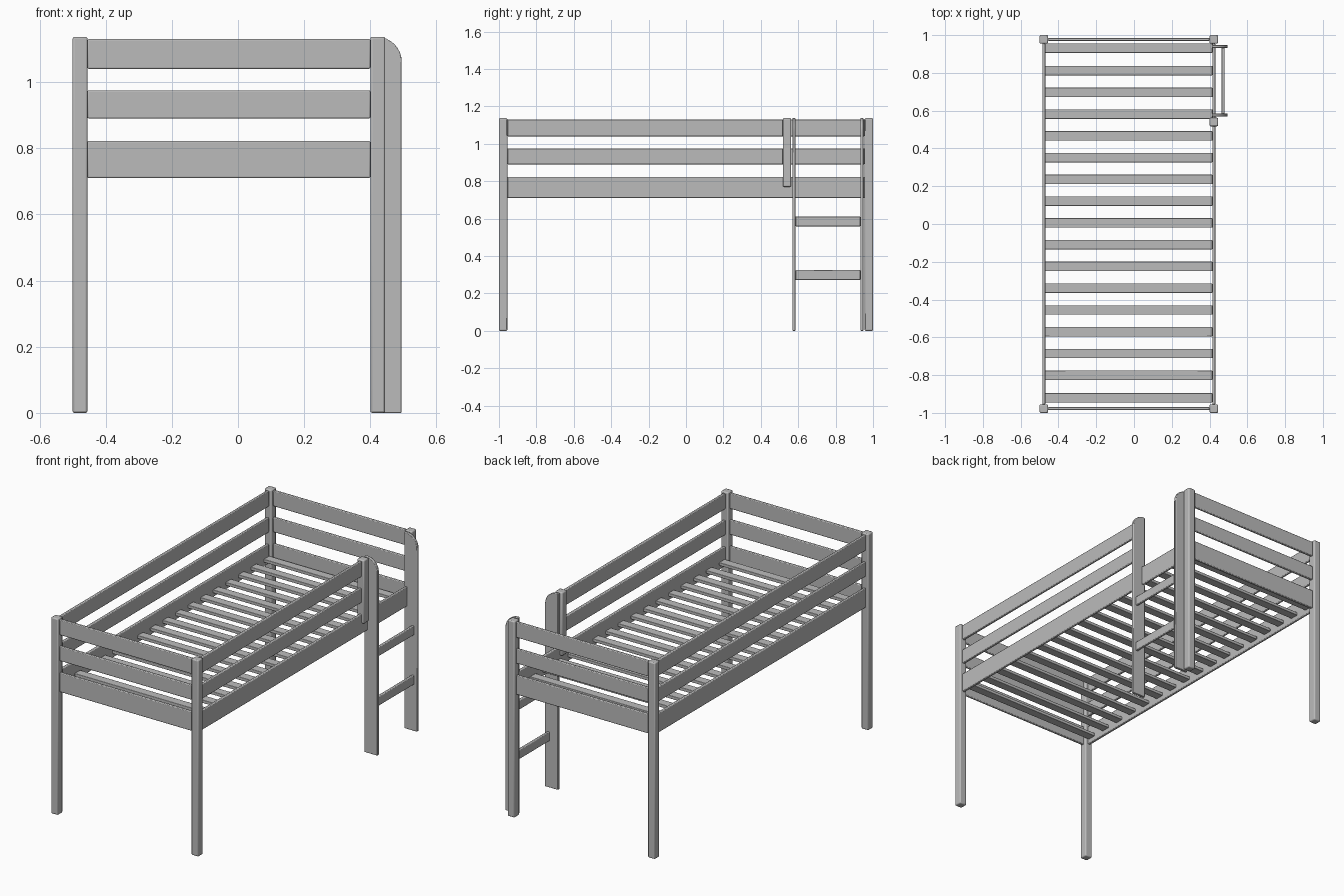
import bpy
import bmesh
from math import sin, cos, pi

if "Cube" in bpy.data.objects:
    bpy.data.objects.remove(bpy.data.objects["Cube"], do_unlink=True)

GREY = (0.5, 0.5, 0.5, 1)
paint = bpy.data.materials.new("grey_paint")
paint.use_nodes = True
paint.diffuse_color = GREY
paint.node_tree.nodes["Principled BSDF"].inputs["Base Color"].default_value = GREY


def finish(name, bm, bevel, segments=2):
    """Turn a bmesh into a softly bevelled, painted object."""
    bmesh.ops.recalc_face_normals(bm, faces=bm.faces)
    mesh = bpy.data.meshes.new(name)
    bm.to_mesh(mesh)
    bm.free()
    mesh.materials.append(paint)
    ob = bpy.data.objects.new(name, mesh)
    bpy.context.collection.objects.link(ob)
    mod = ob.modifiers.new("soft_edges", "BEVEL")
    mod.width = bevel
    mod.segments = segments
    mod.limit_method = 'ANGLE'
    bpy.ops.object.select_all(action='DESELECT')
    ob.select_set(True)
    bpy.context.view_layer.objects.active = ob
    bpy.ops.object.shade_smooth_by_angle()
    return ob


def board(name, x, y, z, bevel=0.004):
    """Box between (min, max) pairs on each axis."""
    bm = bmesh.new()
    bmesh.ops.create_cube(bm, size=1)
    for v in bm.verts:
        v.co = [r[0] if c < 0 else r[1] for c, r in zip(v.co, (x, y, z))]
    return finish(name, bm, bevel)


def around(c, size):
    return (c - size / 2, c + size / 2)


POST, THICK, TOP = 0.045, 0.016, 1.137
LEFT, RIGHT, END = -0.4775, 0.4225, 0.9775
SHORT_Y = 0.54
RAILS = {"upper": (1.04, 1.13), "middle": (0.89, 0.975), "lower": (0.71, 0.822)}

# Corner posts and the short post beside the ladder
for side, x in (("right", LEFT), ("left", RIGHT)):
    for end, y in (("front", -END), ("back", END)):
        board(f"{end}_{side}_post", around(x, POST), around(y, POST), (0, TOP), 0.006)
board("short_guard_post", around(RIGHT, POST), around(SHORT_Y, POST), (0.77, TOP), 0.006)

# Rails on all four sides, leaving the ladder opening free
inner = POST / 2
for level, z in RAILS.items():
    for end, y in (("front", -END), ("back", END)):
        board(f"{end}_{level}_rail", (LEFT + inner, RIGHT - inner), around(y, THICK), z)
    full = (-END + inner, END - inner)
    guard = full if level == "lower" else (full[0], SHORT_Y - inner)
    board(f"right_{level}_rail", around(LEFT, THICK), full, z)
    board(f"left_{level}_rail", around(RIGHT, THICK), guard, z)

# Slats: evenly spaced, with one extra near each end
slat_rows = [0.931, -0.92] + [0.812 - i * 0.1152 for i in range(15)]
for i, y in enumerate(slat_rows):
    board(f"slat_{i + 1}", (LEFT + THICK / 2, RIGHT - THICK / 2),
          around(y, 0.05), (0.735, 0.753), 0.002)

# Ladder stiles: rounded outer top corner and a notch around the lower rail
x_in, x_out, x_notch, arc = 0.412, 0.495, 0.431, 0.076
low, high = RAILS["lower"]
profile = [(x_in, 0), (x_out, 0)]
for i in range(9):
    a = i / 8 * pi / 2
    profile.append((x_out - arc + arc * cos(a), TOP - arc + arc * sin(a)))
profile += [(x_in, TOP), (x_in, high), (x_notch, high), (x_notch, low), (x_in, low)]
for name, y in (("front_ladder_stile", 0.569), ("back_ladder_stile", 0.932)):
    bm = bmesh.new()
    face = bm.faces.new([bm.verts.new((x, y, z)) for x, z in profile])
    ret = bmesh.ops.extrude_face_region(bm, geom=[face])
    moved = [g for g in ret["geom"] if isinstance(g, bmesh.types.BMVert)]
    bmesh.ops.translate(bm, verts=moved, vec=(0, THICK, 0))
    finish(name, bm, 0.003)

# Ladder rungs
for name, z in (("lower_rung", 0.298), ("upper_rung", 0.585)):
    board(name, around(0.471, THICK), (0.585, 0.932), around(z, 0.053))
